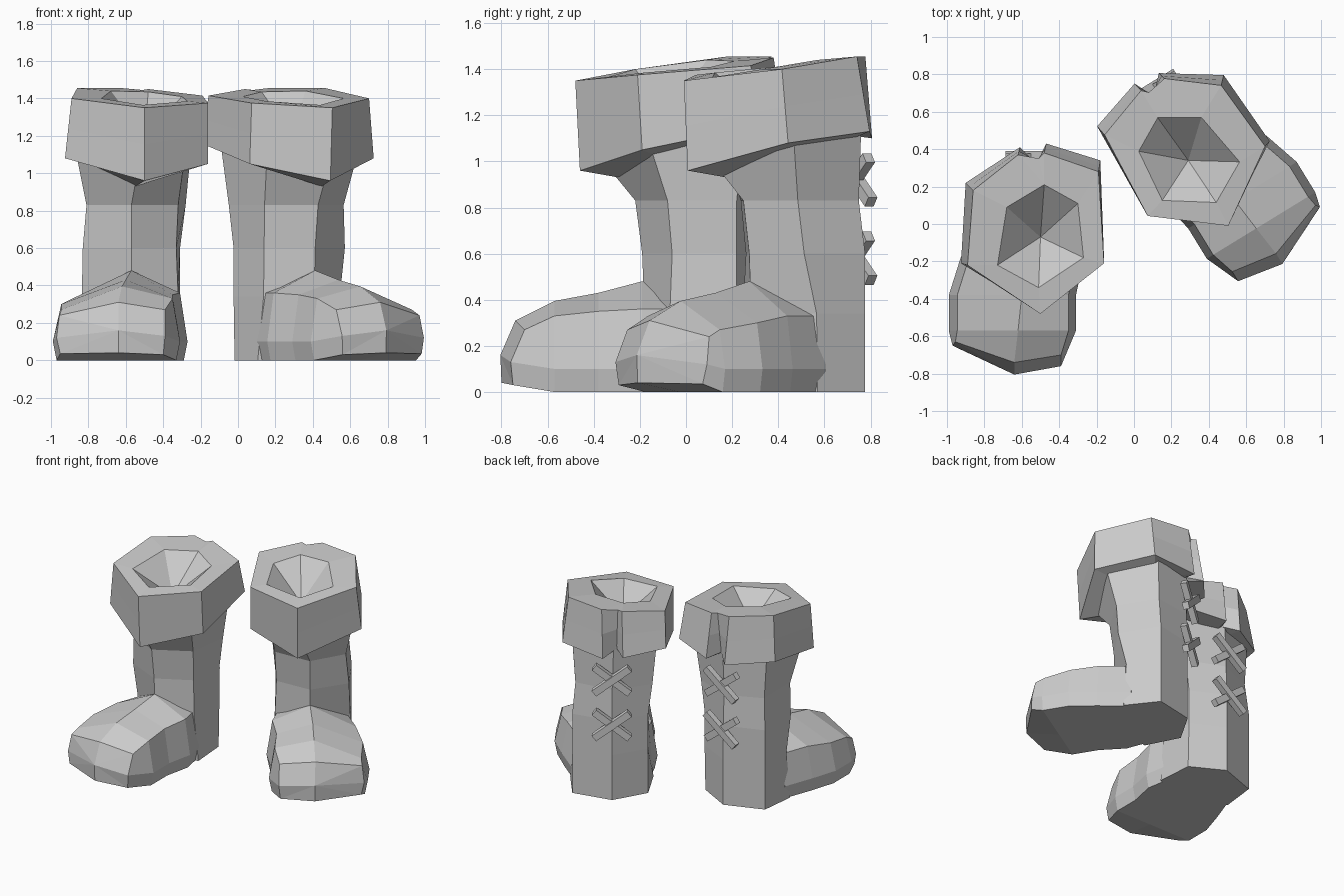
import bpy, bmesh
from math import radians
from mathutils import Matrix, Vector

if "Cube" in bpy.data.objects:
    bpy.data.objects.remove(bpy.data.objects["Cube"])


def loft(name, rings, place, cap_start=None, cap_end=None):
    """Skin equal-length closed rings; each cap is an n-gon (None) or a fan to a point."""
    bm = bmesh.new()
    rows = [[bm.verts.new(p) for p in ring] for ring in rings]
    n = len(rows[0])
    for a, b in zip(rows, rows[1:]):
        for i in range(n):
            j = (i + 1) % n
            bm.faces.new((a[i], a[j], b[j], b[i]))
    for row, tip in ((rows[0], cap_start), (rows[-1], cap_end)):
        if tip is None:
            bm.faces.new(row)
        else:
            v = bm.verts.new(tip)
            for i in range(n):
                bm.faces.new((row[i], row[(i + 1) % n], v))
    finish(name, bm, place)


def finish(name, bm, place):
    bm.transform(place)
    bmesh.ops.remove_doubles(bm, verts=bm.verts, dist=0.0005)
    bmesh.ops.recalc_face_normals(bm, faces=bm.faces)
    me = bpy.data.meshes.new(name)
    bm.to_mesh(me)
    bm.free()
    bpy.context.collection.objects.link(bpy.data.objects.new(name, me))


def section(y, xl, xr, zl, xt, zt, zr):
    """Foot cross-section: sole edge, side, shoulder, instep and back down."""
    return [(xl + .02, y, 0), (xl, y, .1), (xl + .045, y, zl), (xt, y, zt),
            (xr - .04, y, zr), (xr, y, .1), (xr - .02, y, 0), (xt, y, 0)]


def boot(side, place):
    # foot, from inside the heel to the blunt toe
    foot = [section(.10, -.35, .19, .33, -.07, .44, .36),
            section(-.12, -.43, .23, .33, -.07, .48, .36),
            section(-.31, -.49, .19, .30, -.10, .43, .35),
            section(-.50, -.49, .19, .27, -.12, .395, .33),
            [(-.45, -.59, .035), (-.47, -.58, .12), (-.455, -.56, .24), (-.14, -.67, .31),
             (.11, -.63, .27), (.11, -.69, .13), (.10, -.68, .03), (-.14, -.73, .04)]]
    loft(side + "_foot", foot, place, cap_end=(-.14, -.735, .16))

    # six-sided leg with a vertical heel
    leg = []
    for z, pts in ((0, ((-.07, -.08), (.21, .01), (.19, .28), (-.05, .41), (-.33, .31), (-.36, .05))),
                   (.34, ((-.07, -.11), (.18, .0), (.19, .29), (-.05, .41), (-.33, .31), (-.335, .06))),
                   (.6, ((-.07, -.12), (.17, .01), (.19, .29), (-.05, .41), (-.33, .31), (-.33, .0))),
                   (.83, ((-.07, -.15), (.18, -.01), (.22, .29), (-.05, .40), (-.31, .29), (-.31, -.02)))):
        leg.append([(x, y, z) for x, y in pts])
    # slanted upper end, hidden under the cuff
    leg.append([(-.05, -.24, .94), (.21, -.08, 1.05), (.25, .32, 1.14),
                (-.04, .40, 1.16), (-.33, .29, 1.14), (-.36, -.07, 1.08)])
    loft(side + "_leg", leg, place)

    # folded cuff with a split at the back and a conical opening
    low = [(0, -.39, .96), (.34, -.12, 1.05), (.32, .41, 1.16), (.03, .50, 1.12),
           (-.02, .39, 1.14), (-.11, .48, 1.10), (-.40, .29, 1.13), (-.425, -.14, 1.08)]
    top = [(0, -.41, 1.35), (.34, -.14, 1.375), (.31, .35, 1.415), (.02, .45, 1.45),
           (-.01, .42, 1.445), (-.12, .44, 1.455), (-.36, .25, 1.455), (-.39, -.15, 1.40)]
    under = [(-.05, -.22, .93), (.2, -.07, 1.03), (.22, .29, 1.12), (0, .36, 1.12),
             (-.04, .35, 1.12), (-.1, .35, 1.12), (-.31, .26, 1.10), (-.33, -.06, 1.06)]
    mouth = [(-.01, -.27, 1.365), (.23, -.11, 1.385), (.20, .18, 1.41)] + \
            [(.02, .28, 1.435)] * 3 + [(-.18, .16, 1.44), (-.23, -.15, 1.40)]
    mid = [Vector(a).lerp(Vector(b), .5) for a, b in zip(low, top)]
    loft(side + "_cuff", [under, low, mid, top, mouth], place,
         cap_start=(-.04, .1, 1.1), cap_end=(0, 0, 1.2))

    # crossed laces at the back
    for row, z in enumerate((.58, .92)):
        for k, tilt in enumerate((38, -38)):
            bm = bmesh.new()
            local = (Matrix.Translation((-.05, .425 + .012 * k, z))
                     @ Matrix.Rotation(radians(tilt), 4, 'Y')
                     @ Matrix.Diagonal((.31, .045, .05, 1)))
            bmesh.ops.create_cube(bm, size=1, matrix=local)
            finish(f"{side}_lace_{row}_{k}", bm, place)


# the second boot is the mirrored first one, turned outward
boot("right", Matrix.Translation((-.5, -.07, 0)))
boot("left", Matrix.Translation((.29, .34, 0)) @ Matrix.Rotation(radians(31.5), 4, 'Z')
     @ Matrix.Diagonal((-1, 1, 1, 1)))
